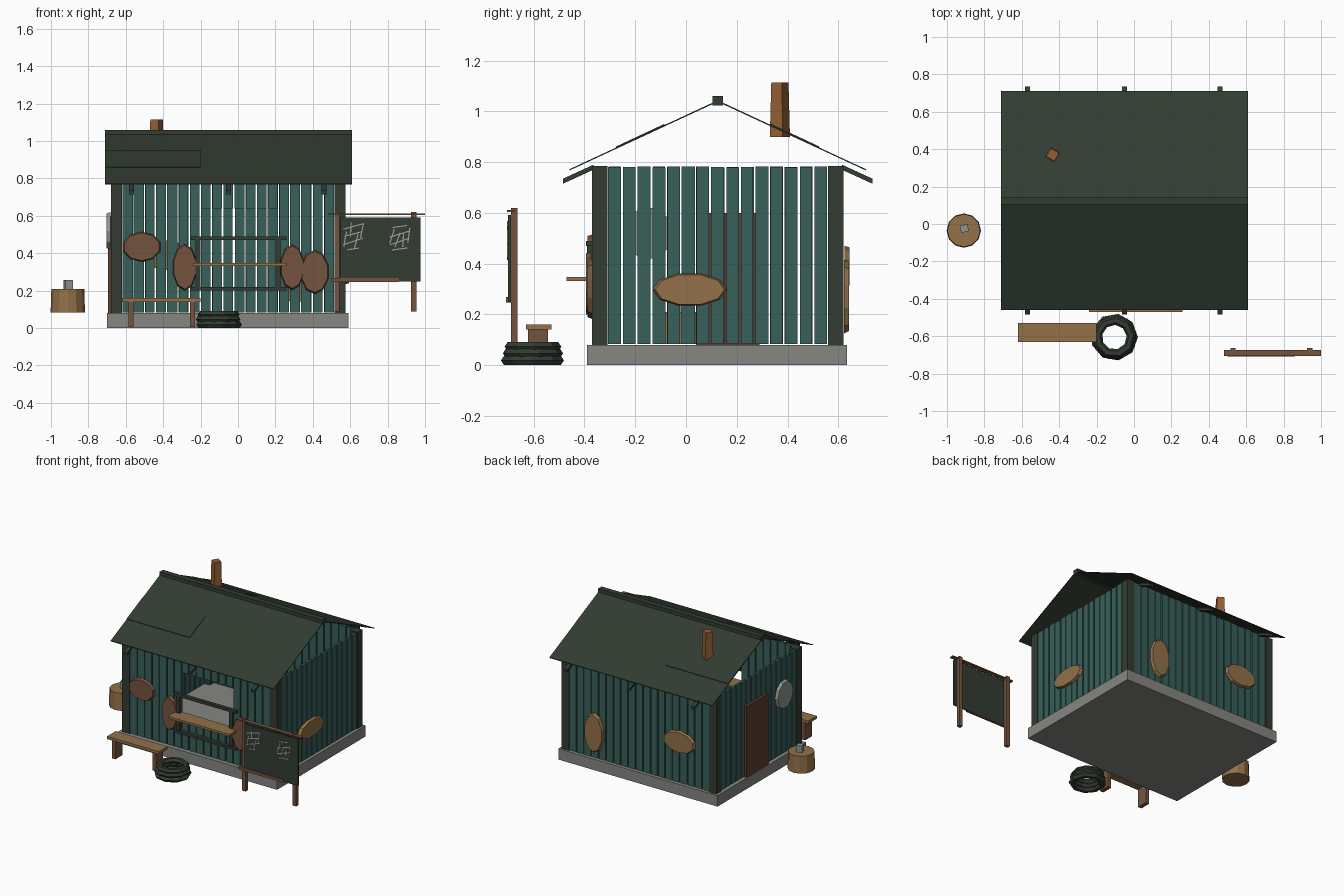
import bpy, bmesh, math, random
from mathutils import Matrix, Vector

random.seed(4)
if "Cube" in bpy.data.objects:
    bpy.data.objects.remove(bpy.data.objects["Cube"])


def material(name, hex_code):
    def lin(c):
        return c / 12.92 if c <= 0.04045 else ((c + 0.055) / 1.055) ** 2.4
    rgb = [lin(int(hex_code[i:i + 2], 16) / 255) for i in (0, 2, 4)]
    m = bpy.data.materials.new(name)
    m.use_nodes = True
    m.diffuse_color = (*rgb, 1)
    bsdf = m.node_tree.nodes["Principled BSDF"]
    bsdf.inputs["Base Color"].default_value = (*rgb, 1)
    bsdf.inputs["Roughness"].default_value = 0.9
    return m


TEAL = material("teal planks", "38605A")
DARK = material("dark green", "323C32")
TAN = material("tan wood", "93714A")
BROWN = material("brown wood", "75543F")
DOOR = material("red brown", "5E3D30")
CLAY = material("clay", "955F35")
STONE = material("stone grey", "868682")
METAL = material("pale metal", "8E9690")
CHALK = material("chalk", "A0A39A")


def finish(name, bm, mat):
    bmesh.ops.recalc_face_normals(bm, faces=bm.faces)
    mesh = bpy.data.meshes.new(name)
    bm.to_mesh(mesh)
    bm.free()
    mesh.materials.append(mat)
    obj = bpy.data.objects.new(name, mesh)
    bpy.context.collection.objects.link(obj)
    return obj


def add_box(bm, x, y, z, turn=Matrix()):
    """Box from (min, max) pairs, turned about its own centre."""
    mid = Vector([(a + b) / 2 for a, b in (x, y, z)])
    size = [b - a for a, b in (x, y, z)]
    m = Matrix.Translation(mid) @ turn @ Matrix.Diagonal((*size, 1))
    bmesh.ops.create_cube(bm, size=1, matrix=m)


def box(name, mat, x, y, z, turn=Matrix()):
    bm = bmesh.new()
    add_box(bm, x, y, z, turn)
    return finish(name, bm, mat)


def prism(name, mat, points, x):
    """Profile in the y-z plane, extruded along x."""
    bm = bmesh.new()
    face = bm.faces.new([bm.verts.new((x[0], y, z)) for y, z in points])
    ext = bmesh.ops.extrude_face_region(bm, geom=[face])
    verts = [v for v in ext["geom"] if isinstance(v, bmesh.types.BMVert)]
    bmesh.ops.translate(bm, verts=verts, vec=(x[1] - x[0], 0, 0))
    return finish(name, bm, mat)


def cone(name, mat, centre, r1, r2, depth, sides, turn=Matrix(), scale=(1, 1, 1)):
    bm = bmesh.new()
    m = Matrix.Translation(centre) @ turn @ Matrix.Diagonal((*scale, 1))
    bmesh.ops.create_cone(bm, cap_ends=True, segments=sides, radius1=r1,
                          radius2=r2, depth=depth, matrix=m)
    return finish(name, bm, mat)


# Foundation and corner posts
MID = 0.125
X0, X1, Y0, Y1 = -0.68, 0.575, -0.37, 0.62
POST, FLOOR, TOP = 0.06, 0.08, 0.785
box("foundation", STONE, (-0.70, 0.59), (-0.39, 0.635), (0, FLOOR))
for x in (X0, X1 - POST):
    for y in (Y0, Y1 - POST):
        box("corner_post", DARK, (x, x + POST), (y, y + POST), (FLOOR, TOP))


# Plank walls with open gaps
def plank_wall(name, start, end, count, along_x, at, hole=None):
    bm = bmesh.new()
    pitch = (end - start) / count
    for i in range(count):
        a = start + i * pitch + random.uniform(0.002, 0.006)
        b = start + (i + 1) * pitch - random.uniform(0.002, 0.006)
        spans = [(FLOOR + 0.004, TOP - random.uniform(0.001, 0.006))]
        if hole and hole[0] < (a + b) / 2 < hole[1]:
            spans = [(spans[0][0], hole[2]), (hole[3], spans[0][1])]
        depth = (at - 0.009, at + 0.009)
        for z in spans:
            if along_x:
                add_box(bm, (a, b), depth, z)
            else:
                add_box(bm, depth, (a, b), z)
    finish(name, bm, TEAL)


span_x, span_y = (X0 + POST, X1 - POST), (Y0 + POST, Y1 - POST)
plank_wall("front_wall", *span_x, 19, True, Y0 + 0.012, (-0.18, 0.19, 0.34, 0.64))
plank_wall("back_wall", *span_x, 19, True, Y1 - 0.012)
plank_wall("left_wall", *span_y, 15, False, X1 - 0.012)
plank_wall("right_wall", *span_y, 15, False, X0 + 0.012)

# Roof sheets, lap strips, rafter ends and ridge beam
ROOF_X = (-0.71, 0.61)
for s in (-1, 1):
    def slope(points):
        return [(MID + s * d, z) for d, z in points]
    prism("roof_sheet", DARK, slope([(0, 1.044), (0.585, 0.772), (0.585, 0.767), (0, 1.038)]), ROOF_X)
    prism("lap_strip", DARK, slope([(0.21, 0.951), (0.40, 0.862), (0.40, 0.856), (0.21, 0.944)]),
          (ROOF_X[0], -0.2))
    for x in (-0.57, -0.05, 0.46):
        prism("rafter_end", DARK, slope([(0.61, 0.735), (0.49, 0.79), (0.49, 0.77), (0.61, 0.715)]),
              (x - 0.013, x + 0.013))
box("ridge_beam", DARK, ROOF_X, (MID - 0.02, MID + 0.02), (1.024, 1.06))

# Chimney
cone("chimney", CLAY, (-0.435, 0.37, 1.007), 0.041, 0.035, 0.215, 4, Matrix.Rotation(0.25, 4, "Z"))

# Serving window: frame, rails and counter
for z in (0.20, 0.47):
    box("window_rail", DARK, (-0.25, 0.26), (-0.395, -0.37), (z, z + 0.02))
for x in (-0.228, 0.2):
    box("window_stile", DARK, (x, x + 0.028), (-0.39, -0.37), (0.2, 0.49))
box("counter", TAN, (-0.24, 0.26), (-0.47, -0.36), (0.332, 0.348))

# Door
box("door", DOOR, (-0.695, -0.675), (0.04, 0.29), (FLOOR, 0.60))

# Oval shields: wall direction, position along the wall, height, half sizes, colour
TURN = {"front": Matrix.Rotation(math.pi / 2, 4, "X"),
        "back": Matrix.Rotation(-math.pi / 2, 4, "X"),
        "left": Matrix.Rotation(math.pi / 2, 4, "Y"),
        "right": Matrix.Rotation(-math.pi / 2, 4, "Y")}
shields = [("front", -0.515, 0.435, 0.105, 0.08, BROWN),
           ("front", -0.285, 0.325, 0.065, 0.125, BROWN),
           ("front", 0.29, 0.325, 0.065, 0.122, BROWN),
           ("front", 0.41, 0.30, 0.077, 0.118, BROWN),
           ("back", 0.305, 0.27, 0.078, 0.145, TAN),
           ("back", -0.39, 0.39, 0.13, 0.08, TAN),
           ("left", 0.015, 0.298, 0.147, 0.066, TAN),
           ("right", -0.15, 0.52, 0.095, 0.105, METAL)]
for i, (wall, u, z, ru, rz, mat) in enumerate(shields):
    out = 0.009 + 0.003 * (i % 3)
    if wall in ("front", "back"):
        centre = (u, Y0 - out if wall == "front" else Y1 + out, z)
        scale = (ru, rz, 1)
    else:
        centre = (X1 + out if wall == "left" else X0 - out, u, z)
        scale = (rz, ru, 1)
    cone(wall + "_shield", mat, centre, 1.0, 0.93, 0.02, 10, TURN[wall], scale)

# Bench
box("bench_seat", TAN, (-0.62, -0.20), (-0.63, -0.53), (0.14, 0.16))
for x in (-0.572, -0.243):
    box("bench_leg", BROWN, (x - 0.014, x + 0.014), (-0.622, -0.543), (0.005, 0.14))

# Stack of tyres
for z, r, turn in ((0.019, 0.102, 0), (0.047, 0.097, 0.25), (0.073, 0.09, 0.1)):
    bpy.ops.mesh.primitive_torus_add(location=(-0.105, -0.605, z), rotation=(0, 0, turn),
                                     major_segments=9, minor_segments=6,
                                     major_radius=r, minor_radius=0.024)
    tyre = bpy.context.object
    tyre.name = "tyre"
    tyre.scale.z = 0.85
    tyre.data.materials.append(DARK)

# Stump with a wedge on top
cone("stump", TAN, (-0.91, -0.035, 0.147), 0.092, 0.088, 0.126, 12)
box("wedge", METAL, (-0.928, -0.886), (-0.043, -0.005), (0.205, 0.258), Matrix.Rotation(0.25, 4, "Z"))

# Notice board
for x in (0.53, 0.94):
    box("board_post", BROWN, (x - 0.014, x + 0.014), (-0.69, -0.664), (0.09, 0.62))
box("board", DARK, (0.545, 0.977), (-0.701, -0.69), (0.25, 0.592))
box("board_top_rail", BROWN, (0.48, 1.0), (-0.705, -0.675), (0.604, 0.612))
box("board_bottom_rail", BROWN, (0.50, 0.86), (-0.709, -0.69), (0.247, 0.268))

# Chalk tally strokes in two groups
bm = bmesh.new()
for x in (0.615, 0.865):
    for row in range(4):
        z = 0.42 + row * 0.04
        half = random.uniform(0.03, 0.06)
        add_box(bm, (x - half, x + half), (-0.705, -0.7), (z, z + 0.006),
                Matrix.Rotation(random.uniform(-0.35, -0.1), 4, "Y"))
    for col in range(4):
        u = x - 0.045 + col * 0.03
        z = random.uniform(0.42, 0.49)
        add_box(bm, (u, u + 0.006), (-0.705, -0.7), (z, z + 0.08),
                Matrix.Rotation(random.uniform(0, 0.4), 4, "Y"))
finish("chalk_marks", bm, CHALK)
